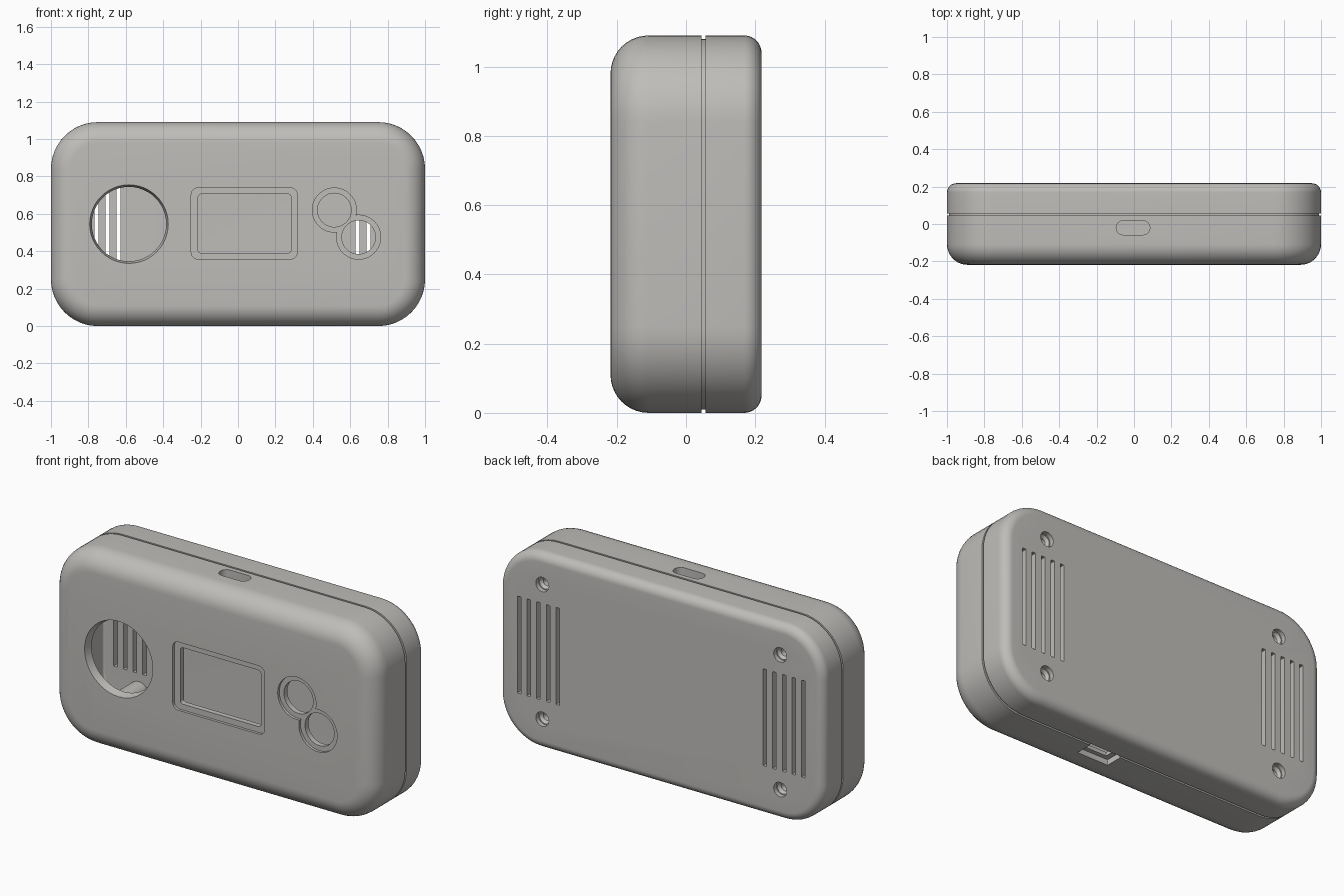
import bpy, bmesh, math

if "Cube" in bpy.data.objects:
    bpy.data.objects.remove(bpy.data.objects["Cube"])

MID = 0.545          # height of the case centre
WALL = 0.05

plastic = bpy.data.materials.new("grey_plastic")
plastic.diffuse_color = (0.52, 0.51, 0.49, 1)
plastic.use_nodes = True
plastic.node_tree.nodes["Principled BSDF"].inputs["Base Color"].default_value = plastic.diffuse_color


def outline(cx, cy, hw, hh, r, n=12):
    """Rounded rectangle; a circle when hw = hh = r."""
    pts = []
    for k, (sx, sy) in enumerate([(1, 1), (-1, 1), (-1, -1), (1, -1)]):
        for i in range(n + 1):
            a = math.pi / 2 * (k + i / n)
            pts.append((cx + sx * (hw - r) + r * math.cos(a),
                        cy + sy * (hh - r) + r * math.sin(a)))
    return pts


def loft(name, rings, axis='Y', closed=False):
    """Skin a list of (outline, depth) rings into a solid."""
    bm = bmesh.new()
    loops = []
    for pts, d in rings:
        loops.append([bm.verts.new((u, d, v) if axis == 'Y' else (u, v, d))
                      for u, v in pts])
    pairs = list(zip(loops, loops[1:]))
    if closed:
        pairs.append((loops[-1], loops[0]))
    else:
        bm.faces.new(loops[0])
        bm.faces.new(loops[-1])
    for a, b in pairs:
        for i in range(len(a)):
            j = (i + 1) % len(a)
            bm.faces.new((a[i], a[j], b[j], b[i]))
    bmesh.ops.remove_doubles(bm, verts=bm.verts, dist=1e-5)
    bmesh.ops.recalc_face_normals(bm, faces=bm.faces)
    me = bpy.data.meshes.new(name)
    bm.to_mesh(me)
    bm.free()
    me.materials.append(plastic)
    ob = bpy.data.objects.new(name, me)
    bpy.context.collection.objects.link(ob)
    return ob


def case_ring(inset, y):
    return outline(0, MID, 1 - inset, MID - inset, max(0.25 - inset, 0.02)), y


def filleted(name, inset, y_face, y_open, r):
    """Case-shaped block whose edge at y_face is rounded by r."""
    s = 1 if y_open > y_face else -1
    rings = []
    for i in range(11):
        a = math.pi / 2 * i / 10
        rings.append(case_ring(inset + r * (1 - math.sin(a)),
                               y_face + s * r * (1 - math.cos(a))))
    return loft(name, rings + [case_ring(inset, y_open)])


def cyl(name, x, z, ya, yb, ra, rb=None):
    rb = rb or ra
    return loft(name, [(outline(x, z, ra, ra, ra), ya), (outline(x, z, rb, rb, rb), yb)])


def block(name, cx, cy, hw, hh, r, a, b, axis='Y'):
    o = outline(cx, cy, hw, hh, r, 6)
    return loft(name, [(o, a), (o, b)], axis)


def cut(target, *cutters):
    bpy.context.view_layer.objects.active = target
    for c in cutters:
        m = target.modifiers.new("cut", 'BOOLEAN')
        m.operation, m.solver, m.object = 'DIFFERENCE', 'EXACT', c
        bpy.ops.object.modifier_apply(modifier=m.name)
        bpy.data.objects.remove(c)


# Hollow front and back halves, and the recessed lip that forms the seam
front = filleted("front_shell", 0, -0.218, 0.045, 0.11)
cut(front, filleted("cavity", WALL, -0.173, 0.1, 0.05))
back = filleted("back_cover", 0, 0.218, 0.056, 0.05)
cut(back, filleted("cavity", WALL, 0.173, 0.0, 0.01))
lip = loft("seam_lip", [case_ring(0.01, 0.03), case_ring(0.01, 0.07),
                        case_ring(0.052, 0.07), case_ring(0.052, 0.03)], closed=True)

# Large round opening with a bevelled rim
cut(front, cyl("cutter", -0.583, MID, -0.222, -0.15, 0.211, 0.193))

# Screen recess and window
cut(front, block("cutter", 0.033, 0.548, 0.283, 0.19, 0.035, -0.3, -0.203),
    block("cutter", 0.035, 0.548, 0.248, 0.157, 0.015, -0.3, -0.1))

# Two button recesses and holes
for x, z in [(0.515, 0.62), (0.645, 0.475)]:
    cut(front, cyl("cutter", x, z, -0.3, -0.203, 0.118))
for x, z in [(0.515, 0.62), (0.645, 0.475)]:
    cut(front, cyl("cutter", x, z, -0.3, -0.1, 0.09))

# Rounded slot in the top
cut(front, block("cutter", -0.005, -0.02, 0.09, 0.038, 0.037, 0.95, 1.2, 'Z'))

# Stepped connector port in the bottom
for part in (front, lip):
    cut(part, block("cutter", 0.22, 0.0, 0.095, 0.05, 0.004, -0.1, 0.03, 'Z'),
        block("cutter", 0.22, 0.0, 0.065, 0.025, 0.004, -0.1, 0.1, 'Z'))

# Ventilation slots in the back
for s in (-1, 1):
    for i in range(5):
        cut(back, block("cutter", s * (0.638 + 0.0595 * i), MID, 0.011, 0.27, 0.003, 0.1, 0.3))

# Screw posts with countersunk holes
posts = []
for sx in (-1, 1):
    for sz in (-1, 1):
        x, z = sx * 0.733, MID + sz * 0.375
        post = cyl("screw_post", x, z, -0.19, 0.175, 0.06)
        for part in (back, post):
            cut(part, cyl("cutter", x, z, 0.23, 0.193, 0.04),
                cyl("cutter", x, z, 0.195, 0.178, 0.036, 0.022),
                cyl("cutter", x, z, 0.25, 0.08, 0.022))
        posts.append(post)

# Smooth curved surfaces, crisp edges
for ob in [front, back, lip] + posts:
    bpy.ops.object.select_all(action='DESELECT')
    ob.select_set(True)
    bpy.context.view_layer.objects.active = ob
    bpy.ops.object.shade_smooth_by_angle(angle=math.radians(30))
